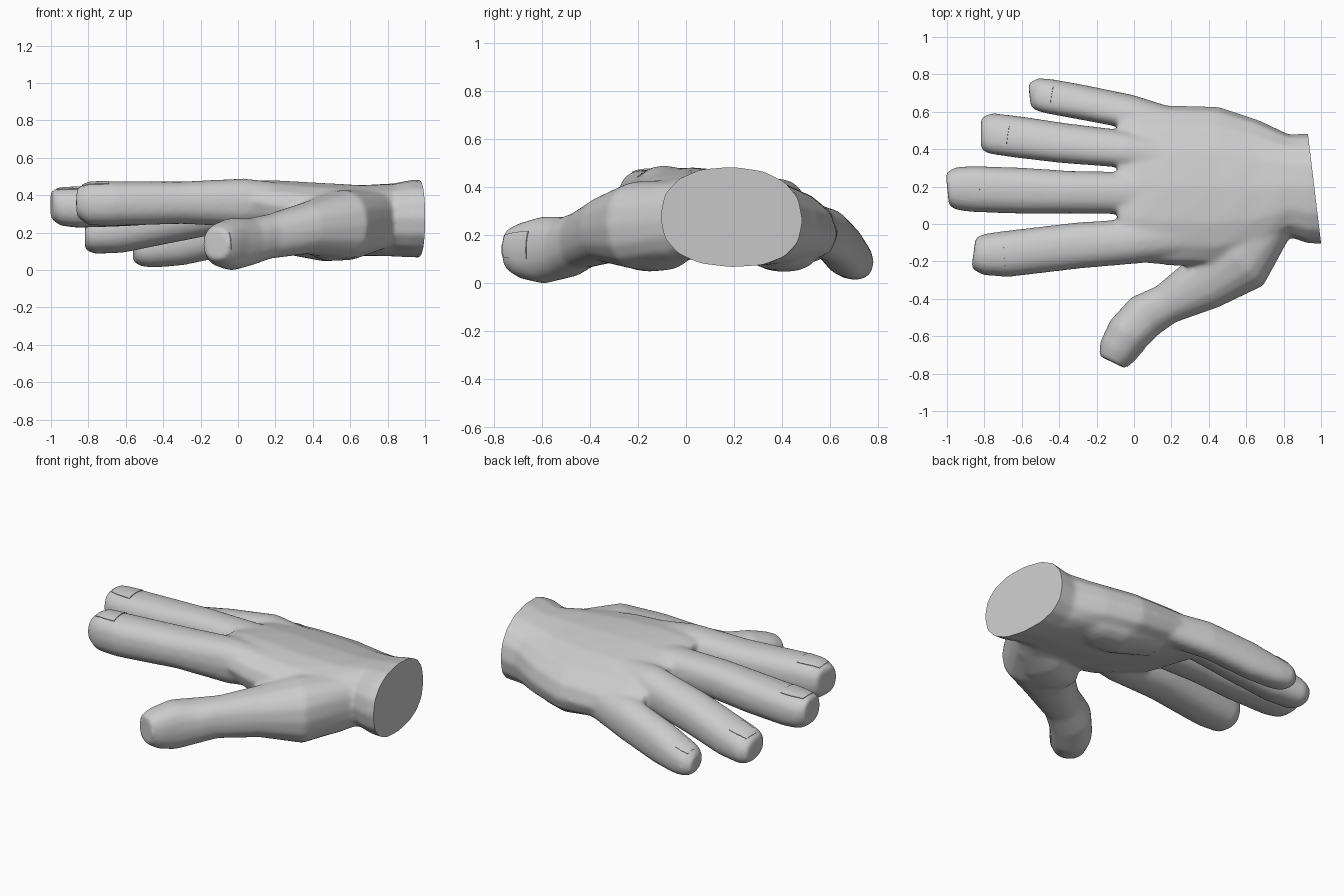
import bpy, bmesh, math
from mathutils import Vector, Matrix

cube = bpy.data.objects.get("Cube")
if cube:
    bpy.data.objects.remove(cube)

grey = bpy.data.materials.new("light grey")
grey.use_nodes = True
colour = (0.6, 0.6, 0.6, 1)
grey.diffuse_color = colour
grey.node_tree.nodes["Principled BSDF"].inputs["Base Color"].default_value = colour

SIDES = 16


def add_object(name, bm):
    mesh = bpy.data.meshes.new(name)
    bm.to_mesh(mesh)
    bm.free()
    obj = bpy.data.objects.new(name, mesh)
    bpy.context.collection.objects.link(obj)
    return obj


def bake(obj):
    """Replace the mesh with its modified result."""
    bpy.context.view_layer.update()
    graph = bpy.context.evaluated_depsgraph_get()
    mesh = bpy.data.meshes.new_from_object(obj.evaluated_get(graph))
    obj.modifiers.clear()
    obj.data = mesh
    mesh.materials.clear()
    mesh.materials.append(grey)


def smooth(obj, degrees):
    bpy.ops.object.select_all(action='DESELECT')
    obj.select_set(True)
    bpy.context.view_layer.objects.active = obj
    bpy.ops.object.shade_smooth_by_angle(angle=math.radians(degrees))


def power(v, p):
    return math.copysign(abs(v) ** p, v)


def loft(bm, rings, tilt=(0, 0), bend=0.0, straight=False):
    """Skin rounded sections (x, y, z, half width, half height) along a path.
    The sideways tilt runs from its first to its second value."""
    loops = []
    last = len(rings) - 1
    for i, (x, y, z, w, h) in enumerate(rings):
        a, b = rings[max(i - 1, 0)], rings[min(i + 1, last)]
        t = Vector((b[0] - a[0], b[1] - a[1], 0)).normalized()
        side = Vector((0, 1, 0)) if straight else Vector((t.y, -t.x, 0))
        f = i / last
        slope = tilt[0] + (tilt[1] - tilt[0]) * f
        loop = []
        for k in range(SIDES):
            ang = math.tau * k / SIDES
            u, v = power(math.cos(ang), 0.85), power(math.sin(ang), 0.85)
            p = Vector((x, y, z)) + side * (u * w)
            p.z += v * h + slope * u * w - bend * f * u * u
            loop.append(bm.verts.new(p))
        loops.append(loop)
    faces = [bm.faces.new(loops[0]), bm.faces.new(loops[-1])]
    for lo, hi in zip(loops, loops[1:]):
        for k in range(SIDES):
            j = (k + 1) % SIDES
            faces.append(bm.faces.new((lo[k], lo[j], hi[j], hi[k])))
    bmesh.ops.recalc_face_normals(bm, faces=faces)


bm = bmesh.new()

# Wrist and palm, sloping down towards the little finger
loft(bm, [(1.1, .19, .275, .3, .208), (.93, .19, .275, .295, .208),
          (.83, .205, .268, .275, .195), (.66, .19, .266, .37, .186),
          (.45, .2, .275, .43, .182), (.2, .205, .30, .43, .165),
          (.02, .215, .325, .42, .135), (-.085, .225, .325, .40, .105)],
     tilt=(0, -.22), bend=.03, straight=True)

# Soft mounds under the palm, on the thumb and little finger sides
loft(bm, [(.74, -.02, .19, .1, .09), (.6, -.1, .16, .14, .108),
          (.47, -.16, .155, .14, .108), (.34, -.2, .18, .1, .08)])
loft(bm, [(.76, .34, .19, .1, .09), (.6, .38, .165, .14, .11),
          (.46, .41, .16, .15, .115), (.22, .45, .18, .12, .09)])

# Index finger
loft(bm, [(.3, -.06, .36, .11, .1), (.03, -.09, .36, .12, .13),
          (-.3, -.115, .36, .124, .114), (-.68, -.16, .355, .124, .12),
          (-.8, -.163, .355, .112, .116), (-.858, -.155, .36, .085, .08)])
# Middle finger
loft(bm, [(.3, .17, .35, .1, .1), (-.05, .165, .36, .113, .11),
          (-.35, .17, .36, .115, .11), (-.6, .178, .345, .124, .112),
          (-.86, .187, .335, .124, .11), (-.95, .19, .338, .116, .102),
          (-.998, .185, .35, .09, .078)])
# Ring finger
loft(bm, [(.3, .34, .32, .1, .1), (-.05, .4, .32, .1, .115),
          (-.38, .433, .255, .108, .114), (-.62, .465, .2, .112, .107),
          (-.77, .485, .178, .11, .09), (-.819, .485, .175, .085, .065)],
     tilt=(-.15, -.15))
# Little finger
loft(bm, [(.3, .49, .24, .1, .1), (-.03, .602, .197, .092, .115),
          (-.3, .655, .14, .094, .114), (-.45, .682, .108, .094, .094),
          (-.52, .694, .1, .088, .08), (-.559, .69, .095, .064, .05)],
     tilt=(-.25, -.12))

# Thumb with the fleshy base that joins the wrist
loft(bm, [(.75, .04, .265, .13, .16), (.55, -.18, .24, .207, .188),
          (.37, -.318, .225, .152, .14), (.17, -.43, .18, .11, .12),
          (.06, -.49, .15, .124, .127), (-.035, -.59, .138, .119, .141),
          (-.09, -.68, .135, .104, .118), (-.118, -.738, .14, .078, .085)])
hand = add_object("hand", bm)

# Merge the parts into one soft skin
remesh = hand.modifiers.new("skin", 'REMESH')
remesh.mode = 'VOXEL'
remesh.voxel_size = 0.01
soft = hand.modifiers.new("soft", 'SMOOTH')
soft.factor = 0.5
soft.iterations = 25
bake(hand)

# Flat slanted end of the wrist
bm = bmesh.new()
bm.from_mesh(hand.data)
cut = bmesh.ops.bisect_plane(
    bm, geom=bm.verts[:] + bm.edges[:] + bm.faces[:], clear_outer=True,
    plane_co=(.965, .19, 0), plane_no=(1, .12, 0))
rim = [g for g in cut["geom_cut"] if isinstance(g, bmesh.types.BMEdge)]
bmesh.ops.holes_fill(bm, edges=rim, sides=0)
bmesh.ops.recalc_face_normals(bm, faces=bm.faces[:])
bm.to_mesh(hand.data)
bm.free()
smooth(hand, 50)


def nail(name, place, along, out, size):
    """Thin plate wrapped onto the fingertip, narrower at its free end."""
    bm = bmesh.new()
    bmesh.ops.create_grid(bm, x_segments=8, y_segments=8, size=0.5)
    for v in bm.verts:
        v.co.y *= size * (1 - 0.25 * (v.co.x + 0.5) ** 2)
        v.co.x *= size
    obj = add_object(name, bm)
    z = Vector(out).normalized()
    y = z.cross(Vector(along)).normalized()
    x = y.cross(z)
    rot = Matrix((x, y, z)).transposed().to_4x4()
    obj.matrix_world = Matrix.Translation(Vector(place) + z * 0.12) @ rot
    wrap = obj.modifiers.new("wrap", 'SHRINKWRAP')
    wrap.target = hand
    wrap.wrap_method = 'NEAREST_SURFACEPOINT'
    wrap.wrap_mode = 'ABOVE_SURFACE'
    wrap.offset = 0.004
    thick = obj.modifiers.new("thick", 'SOLIDIFY')
    thick.thickness = 0.007
    thick.offset = -1
    bake(obj)
    smooth(obj, 40)


nail("index_nail", (-.77, -.16, .355), (-1, -.05, 0), (0, 0, 1), .15)
nail("middle_nail", (-.9, .188, .335), (-1, .03, 0), (0, 0, 1), .15)
nail("ring_nail", (-.735, .48, .18), (-1, .12, -.15), (-.1, .1, 1), .14)
nail("little_nail", (-.48, .69, .09), (-1, .12, -.2), (-.15, .15, 1), .11)
nail("thumb_nail", (-.045, -.635, .135), (-.64, -.72, 0), (.58, -.78, .2), .14)
